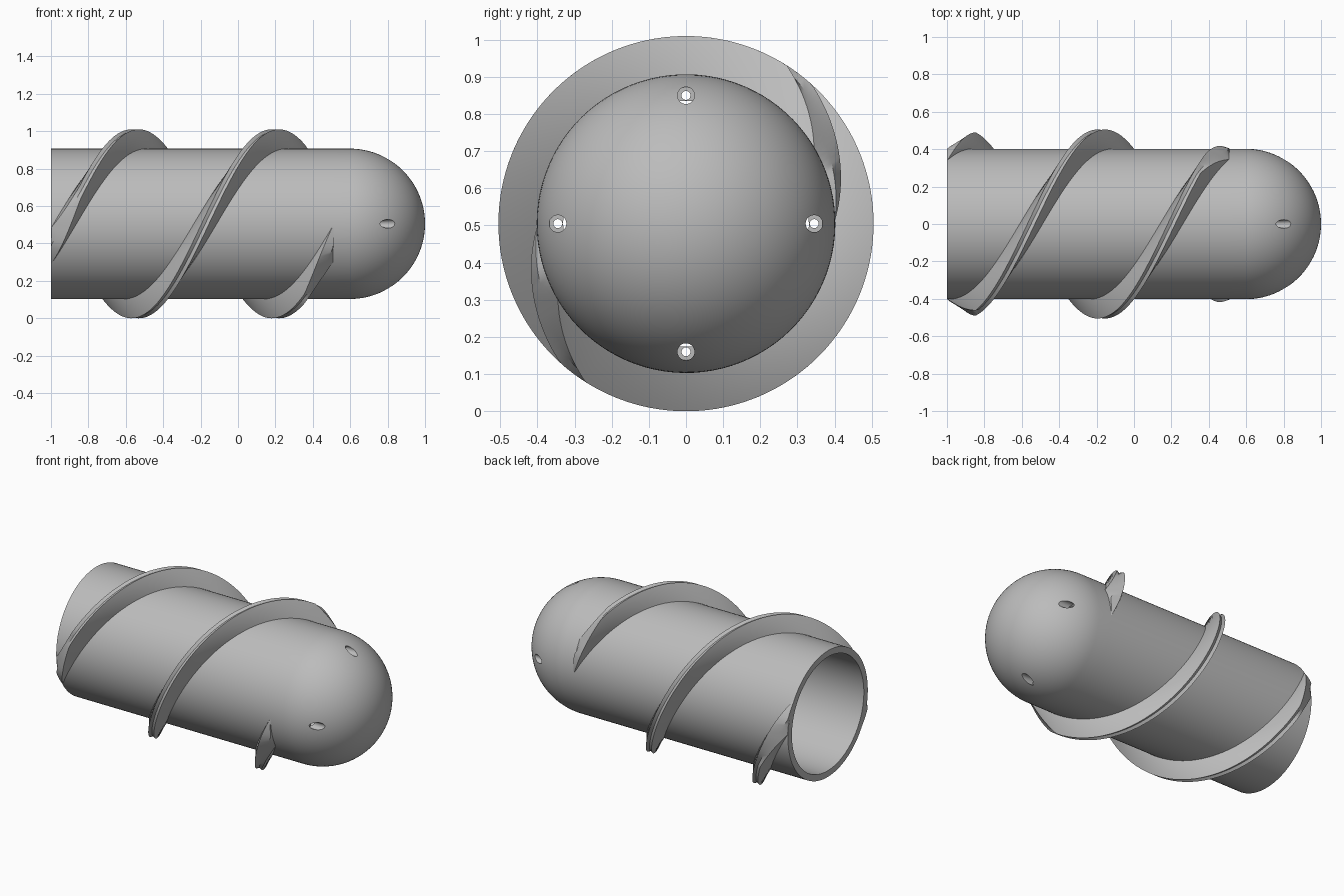
import bpy, bmesh, math

if "Cube" in bpy.data.objects:
    bpy.data.objects.remove(bpy.data.objects["Cube"])

AXIS_Z = 0.505
TUBE_R, INNER_R, FIN_R = 0.402, 0.362, 0.505
BACK_X, JOINT_X, DOME_X = -1.0, 0.51, 0.598
PITCH = 1.5

gray = bpy.data.materials.new("Plain gray")
gray.use_nodes = True
gray.diffuse_color = (0.5, 0.5, 0.5, 1)
gray.node_tree.nodes["Principled BSDF"].inputs["Base Color"].default_value = (0.5, 0.5, 0.5, 1)


def smooth(obj, angle):
    bpy.ops.object.select_all(action='DESELECT')
    obj.select_set(True)
    bpy.context.view_layer.objects.active = obj
    bpy.ops.object.shade_smooth_by_angle(angle=math.radians(angle))


def finish(name, bm, angle=30):
    bmesh.ops.recalc_face_normals(bm, faces=bm.faces)
    if bm.calc_volume(signed=True) < 0:
        bmesh.ops.reverse_faces(bm, faces=bm.faces)
    mesh = bpy.data.meshes.new(name)
    bm.to_mesh(mesh)
    bm.free()
    obj = bpy.data.objects.new(name, mesh)
    bpy.context.collection.objects.link(obj)
    mesh.materials.append(gray)
    smooth(obj, angle)
    return obj


def loft(bm, rings, closed=False):
    """Join rings of points with quads; either close the loop or cap both ends."""
    rows = [[bm.verts.new(p) for p in ring] for ring in rings]
    pairs = list(zip(rows, rows[1:])) + ([(rows[-1], rows[0])] if closed else [])
    for a, b in pairs:
        for i in range(len(a)):
            j = (i + 1) % len(a)
            bm.faces.new((a[i], a[j], b[j], b[i]))
    if not closed:
        bm.faces.new(rows[0])
        bm.faces.new(rows[-1])


def circle(x, r, segments, y=0.0, z=AXIS_Z):
    turn = [0.05 + 2 * math.pi * k / segments for k in range(segments)]
    return [(x, y + r * math.cos(a), z + r * math.sin(a)) for a in turn]


# Open tube
bm = bmesh.new()
loft(bm, [circle(x, r, 96) for x, r in
          ((BACK_X, TUBE_R), (JOINT_X, TUBE_R), (JOINT_X, INNER_R), (BACK_X, INNER_R))], True)
finish("tube", bm)


# Hollow rounded nose, from the inner pole round the joint to the outer pole
def dome_profile(radius, steps=28):
    quarter = [0.5 * math.pi * k / steps for k in range(steps)] + [0.5 * math.pi - 0.01]
    return [(JOINT_X, radius)] + [(DOME_X + radius * math.sin(a), radius * math.cos(a))
                                  for a in quarter]


bm = bmesh.new()
profile = dome_profile(INNER_R)[::-1] + dome_profile(TUBE_R)
loft(bm, [circle(x, r, 96) for x, r in profile])
nose = finish("nose", bm)

# Stepped bores for four fasteners
bm = bmesh.new()
for k in range(4):
    a = k * math.pi / 2
    y, z = 0.345 * math.cos(a), AXIS_Z + 0.345 * math.sin(a)
    loft(bm, [circle(x, r, 24, y, z) for x, r in
              ((0.61, 0.012), (0.745, 0.012), (0.745, 0.023), (1.05, 0.023))])
cutter = finish("bore_cutter", bm)
cutter.hide_render = True
cut = nose.modifiers.new("Bores", 'BOOLEAN')
cut.operation = 'DIFFERENCE'
cut.solver = 'FLOAT'
cut.object = cutter
bpy.context.view_layer.objects.active = nose
bpy.ops.object.modifier_apply(modifier=cut.name)
bpy.data.objects.remove(cutter)
smooth(nose, 30)

# Two helical fins, chamfered by a cone down to the tube at both ends
ROOT_R, ROOT_HALF, RIM_HALF, CHAMFER = 0.4, 0.062, 0.02, 0.68
RISE, LEAN = FIN_R - ROOT_R, ROOT_HALF - RIM_HALF


def flank_share(x, side):
    """Share of the full flank height left under the end chamfers."""
    front = CHAMFER * (JOINT_X - x - side * ROOT_HALF) / (RISE - side * CHAMFER * LEAN)
    back = CHAMFER * (x + side * ROOT_HALF - BACK_X) / (RISE + side * CHAMFER * LEAN)
    return max(0.0, min(1.0, front, back))


def fin_section(x, phase):
    t = 2 * math.pi * (x + 0.175) / PITCH + phase
    low, high = flank_share(x, -1), flank_share(x, 1)
    groove = 0.01 * min(low, high)
    points = ((-ROOT_HALF, 0.385), (-ROOT_HALF, ROOT_R),
              (-ROOT_HALF + LEAN * low, ROOT_R + RISE * low),
              ((high - low) * -LEAN / 2, ROOT_R + RISE * (low + high) / 2 - groove),
              (ROOT_HALF - LEAN * high, ROOT_R + RISE * high),
              (ROOT_HALF, ROOT_R), (ROOT_HALF, 0.385))
    return [(min(JOINT_X, max(BACK_X, x + dx)), -r * math.cos(t), AXIS_Z + r * math.sin(t))
            for dx, r in points]


for name, phase in (("fin_a", 0.0), ("fin_b", math.pi)):
    bm = bmesh.new()
    start, end, steps = BACK_X - ROOT_HALF, JOINT_X + ROOT_HALF, 180
    loft(bm, [fin_section(start + (end - start) * k / steps, phase)
              for k in range(steps + 1)])
    finish(name, bm, 25)
